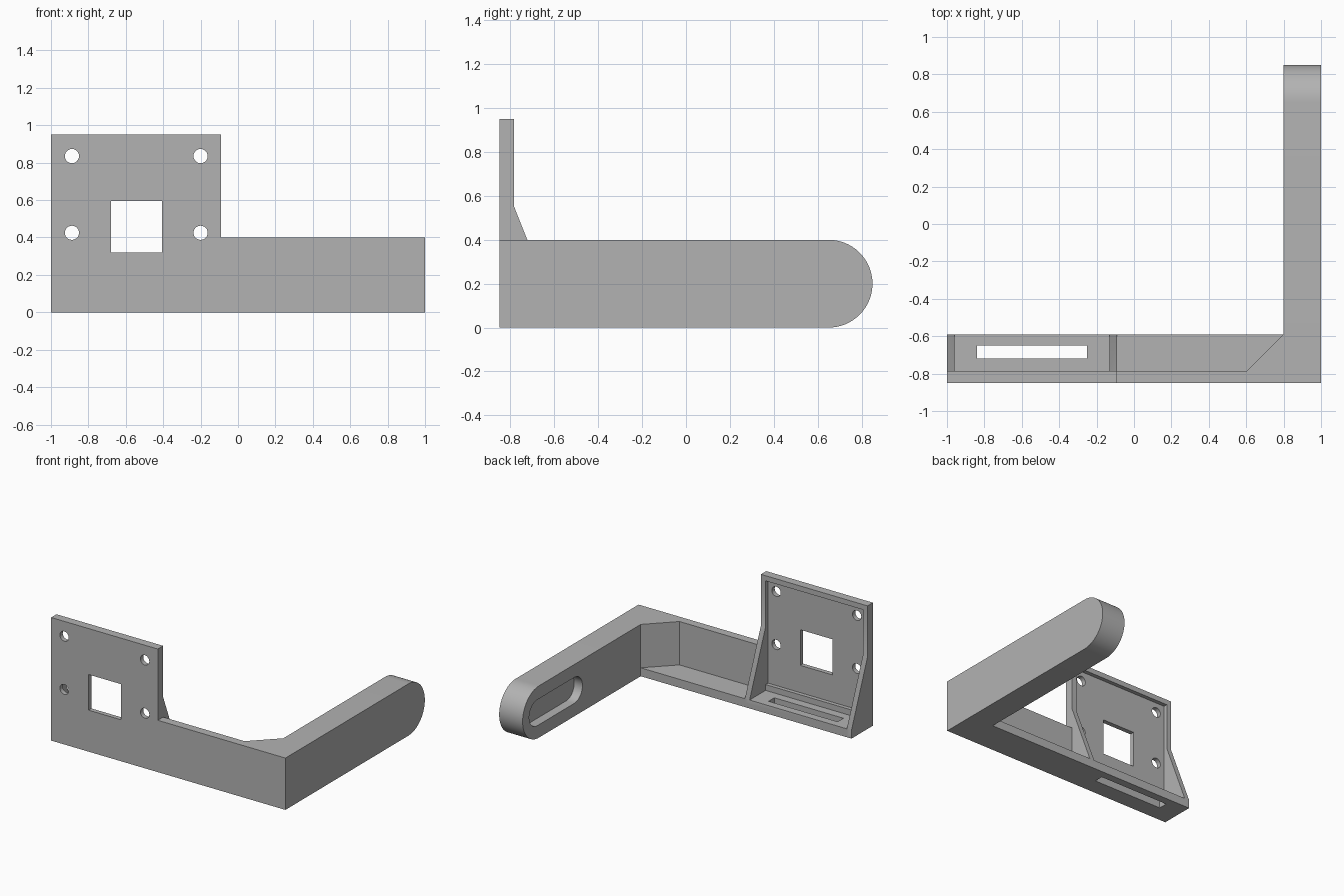
import bpy
import bmesh
import math
from mathutils import Vector

if "Cube" in bpy.data.objects:
    bpy.data.objects.remove(bpy.data.objects["Cube"])

grey = bpy.data.materials.new("plain grey")
grey.use_nodes = True
colour = (0.45, 0.45, 0.45, 1)
grey.diffuse_color = colour
grey.node_tree.nodes["Principled BSDF"].inputs["Base Color"].default_value = colour

# Overall sizes
FRONT, BACK = -0.85, -0.59
WALL = 0.065
PLATE_BACK = FRONT + WALL
HEIGHT, TOP = 0.4, 0.95
PLATE_SIDE = -0.09
RIB = 0.04
ARM_IN = 0.8
EPS = 0.05


def prism(name, axis, profile, low, high):
    """Extrude a 2D profile along an axis (0, 1 or 2) between low and high."""
    def point(a, b, h):
        p = [a, b]
        p.insert(axis, h)
        return Vector(p)
    bm = bmesh.new()
    face = bm.faces.new([bm.verts.new(point(a, b, low)) for a, b in profile])
    grown = bmesh.ops.extrude_face_region(bm, geom=[face])["geom"]
    shift = point(0, 0, high - low)
    bmesh.ops.translate(bm, vec=shift, verts=[g for g in grown if isinstance(g, bmesh.types.BMVert)])
    bmesh.ops.recalc_face_normals(bm, faces=bm.faces)
    mesh = bpy.data.meshes.new(name)
    bm.to_mesh(mesh)
    bm.free()
    mesh.materials.append(grey)
    ob = bpy.data.objects.new(name, mesh)
    bpy.context.collection.objects.link(ob)
    return ob


def rect(a0, a1, b0, b1):
    return [(a0, b0), (a1, b0), (a1, b1), (a0, b1)]


def arc(a, b, r, start, end, steps):
    angles = [math.radians(start + (end - start) * i / steps) for i in range(steps + 1)]
    return [(a + r * math.cos(t), b + r * math.sin(t)) for t in angles]


def combine(body, tool, operation):
    """Apply a boolean to the body and discard the tool."""
    tool.hide_render = True
    mod = body.modifiers.new("boolean", "BOOLEAN")
    mod.operation, mod.object, mod.solver = operation, tool, "EXACT"
    bpy.context.view_layer.update()
    graph = bpy.context.evaluated_depsgraph_get()
    mesh = bpy.data.meshes.new_from_object(body.evaluated_get(graph))
    body.modifiers.clear()
    body.data = mesh
    bpy.data.objects.remove(tool)


# Front wall with the raised mounting plate
bracket = prism("bracket", 1, [(-1, 0), (1, 0), (1, HEIGHT), (PLATE_SIDE, HEIGHT),
                               (PLATE_SIDE, TOP), (-1, TOP)], FRONT, PLATE_BACK)

# Floor, corner gusset, and arm with a round end
radius = HEIGHT / 2
solids = [
    prism("floor", 2, rect(-1, 1, FRONT, BACK), 0, WALL),
    prism("gusset", 2, [(0.605, PLATE_BACK), (0.605, FRONT), (1, FRONT),
                        (1, BACK), (ARM_IN, BACK)], 0, HEIGHT),
    prism("arm", 0, [(FRONT, HEIGHT), (FRONT, 0)]
          + arc(0.65, radius, radius, -90, 90, 32), ARM_IN, 1),
]

# Sloping side ribs beside the mounting plate
for name, x in (("right_rib", -1), ("left_rib", PLATE_SIDE - RIB)):
    solids.append(prism(name, 0, [(FRONT, 0), (BACK, 0), (BACK, WALL),
                                  (PLATE_BACK, 0.555), (FRONT, 0.555)], x, x + RIB))
for solid in solids:
    combine(bracket, solid, "UNION")

# Shallow pocket, square window and floor slot
cutters = [
    prism("pocket", 1, rect(-1 + RIB, PLATE_SIDE - RIB, 0.11, TOP - RIB),
          PLATE_BACK - 0.03, PLATE_BACK),
    prism("window", 1, rect(-0.68, -0.405, 0.32, 0.595), FRONT - EPS, PLATE_BACK + EPS),
    prism("floor_slot", 2, rect(-0.84, -0.25, -0.72, -0.65), -EPS, WALL + EPS),
]

# Four screw holes
for x in (-0.888, -0.2):
    for z in (0.425, 0.835):
        cutters.append(prism("screw_hole", 1, arc(x, z, 0.038, 0, 345, 23),
                             FRONT - EPS, PLATE_BACK + EPS))

# Blind rounded slot on the inner side of the arm
cutters.append(prism("arm_slot", 0, arc(0.67, radius, 0.1, -90, 90, 16)
                     + arc(0.22, radius, 0.1, 90, 270, 16), ARM_IN - EPS, ARM_IN + 0.07))
for cutter in cutters:
    combine(bracket, cutter, "DIFFERENCE")

bpy.ops.object.select_all(action="DESELECT")
bracket.select_set(True)
bpy.context.view_layer.objects.active = bracket
bpy.ops.object.shade_smooth_by_angle(angle=math.radians(30))
